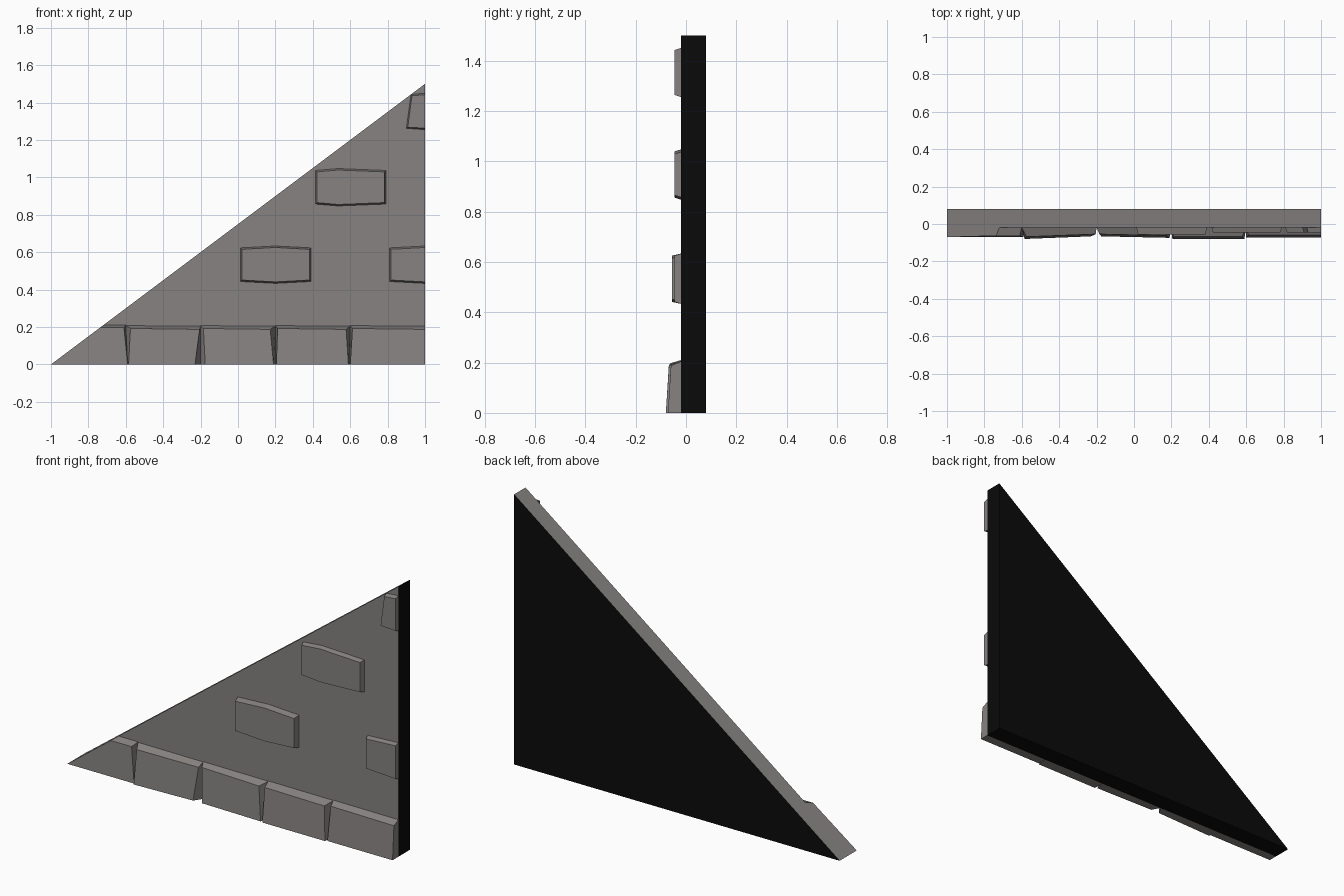
import bpy, bmesh

if "Cube" in bpy.data.objects:
    bpy.data.objects.remove(bpy.data.objects["Cube"])

FACE, BACK = -0.02, 0.08      # front and back planes of the slab


def material(name, rgb):
    m = bpy.data.materials.new(name)
    m.diffuse_color = (*rgb, 1.0)
    m.use_nodes = True
    m.node_tree.nodes["Principled BSDF"].inputs["Base Color"].default_value = m.diffuse_color
    return m


grey = material("stone grey", (0.24, 0.225, 0.22))
black = material("hidden side black", (0.003, 0.003, 0.003))


def loft(name, front, back, mats):
    """Solid between two outlines of equal length, given as (x, y, z) points."""
    bm = bmesh.new()
    f = [bm.verts.new(p) for p in front]
    b = [bm.verts.new(p) for p in back]
    bm.faces.new(f)
    bm.faces.new(b[::-1])
    n = len(f)
    for i in range(n):
        j = (i + 1) % n
        bm.faces.new((f[i], b[i], b[j], f[j]))
    bmesh.ops.recalc_face_normals(bm, faces=bm.faces)
    mesh = bpy.data.meshes.new(name)
    bm.to_mesh(mesh)
    bm.free()
    for m in mats:
        mesh.materials.append(m)
    ob = bpy.data.objects.new(name, mesh)
    bpy.context.collection.objects.link(ob)
    return ob


# Triangular wall slab: black on the back, right end and underside
tri = [(-1, 0), (1, 0), (1, 1.5)]
slab = loft("wall_slab", [(x, FACE, z) for x, z in tri],
            [(x, BACK, z) for x, z in tri], (grey, black))
for p in slab.data.polygons:
    n = p.normal
    if n.y > 0.9 or n.x > 0.9 or n.z < -0.9:
        p.material_index = 1

# Corner foundation stone, flush with the slope
loft("foundation_corner",
     [(-1, -0.07, 0), (-0.59, -0.07, 0), (-0.61, -0.063, 0.197), (-0.737, -0.063, 0.197)],
     [(-1, FACE, 0), (-0.59, FACE, 0), (-0.6, FACE, 0.21), (-0.72, FACE, 0.21)], (grey,))

# Foundation row: back x range, front x at bottom and top, front y at left and right
row = [
    (-0.6, -0.2, (-0.585, -0.23), (-0.575, -0.205), (-0.08, -0.066)),
    (-0.2, 0.2, (-0.175, 0.19), (-0.185, 0.172), (-0.066, -0.074)),
    (0.2, 0.6, (0.205, 0.59), (0.212, 0.578), (-0.08, -0.08)),
    (0.6, 1.0, (0.6, 1.0), (0.612, 1.0), (-0.072, -0.072)),
]
for i, (x0, x1, (b0, b1), (t0, t1), (y0, y1)) in enumerate(row):
    loft(f"foundation_stone_{i + 1}",
         [(b0, y0, 0), (b1, y1, 0), (t1, y1 + 0.012, 0.187), (t0, y0 + 0.012, 0.192)],
         [(x0, FACE, 0), (x1, FACE, 0), (x1, FACE, 0.205), (x0, FACE, 0.207)], (grey,))


# Raised bricks with slightly peaked top and bottom edges
def brick(name, x0, xm, x1, zc, y, cut=False):
    def ring(d, yy):
        a, b = x0 + d, x1 - d
        pts = [(a, zc - 0.09 + d), (xm, zc - 0.1 + d), (b, zc - 0.09 + d),
               (b, zc + 0.09 - d), (xm, zc + 0.1 - d), (a, zc + 0.09 - d)]
        if cut:      # half brick ending at the wall edge
            pts = [pts[0], pts[1], pts[4], pts[5]]
        return [(x, yy, z) for x, z in pts]
    loft(name, ring(0.008, y), ring(0, FACE), (grey,))


brick("brick_lower", 0.013, 0.2, 0.39, 0.533, -0.055)
brick("brick_lower_edge", 0.81, 1.0, 1.19, 0.533, -0.045, cut=True)
brick("brick_middle", 0.415, 0.535, 0.79, 0.947, -0.045)

# Top brick, trimmed by the slope
loft("brick_top",
     [(0.908, -0.045, 1.268), (1, -0.045, 1.263), (1, -0.045, 1.442), (0.93, -0.045, 1.436)],
     [(0.9, FACE, 1.262), (1, FACE, 1.255), (1, FACE, 1.45), (0.925, FACE, 1.443)], (grey,))
